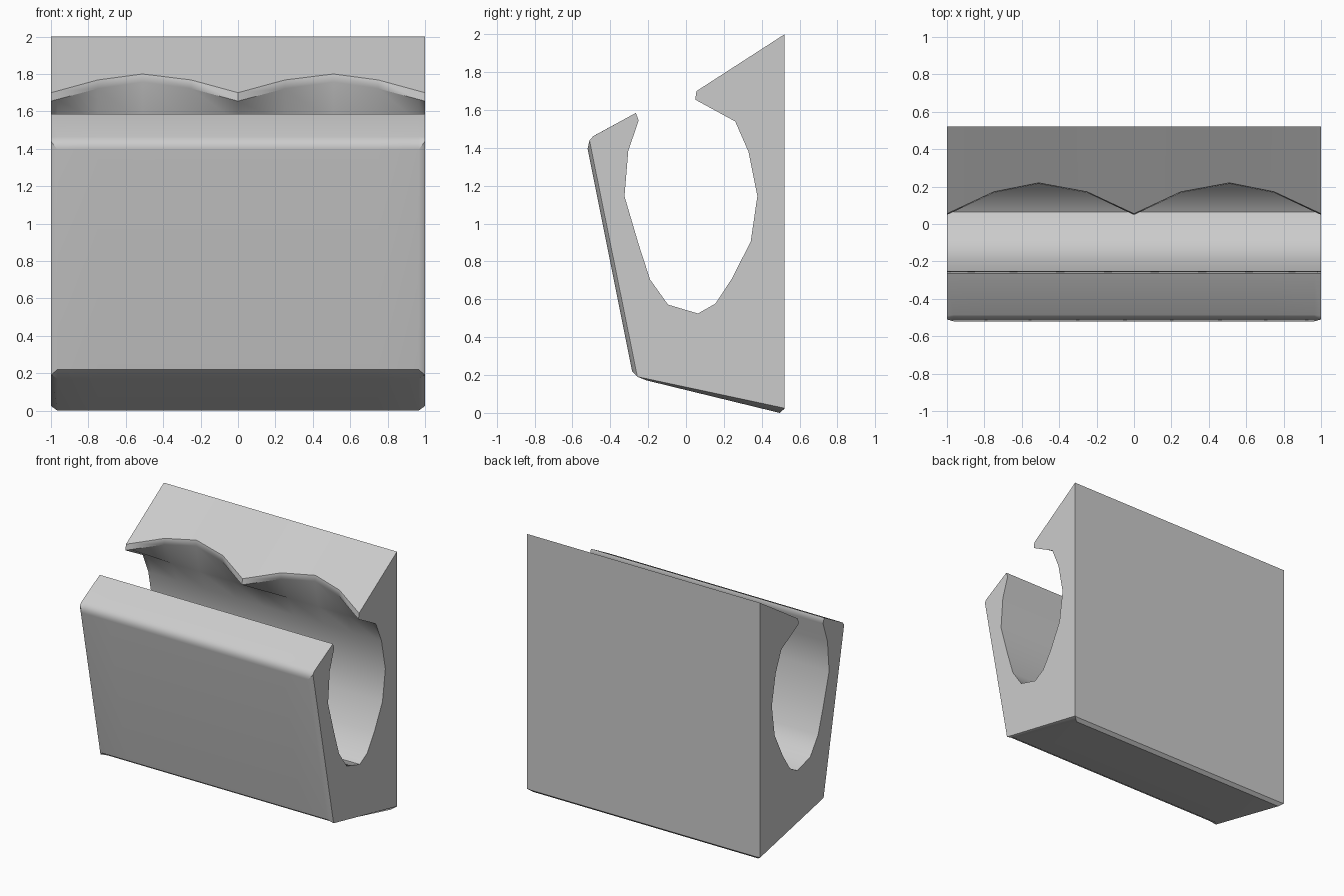
import bpy, bmesh, math

if "Cube" in bpy.data.objects:
    bpy.data.objects.remove(bpy.data.objects["Cube"])

# Bore outline (y, z), from under the upper lip round to the front jaw tip
BORE = [(0.26, 1.54), (0.33, 1.38), (0.377, 1.145), (0.342, 0.905), (0.24, 0.705),
        (0.155, 0.577), (0.063, 0.525), (-0.095, 0.572), (-0.19, 0.705),
        (-0.25, 0.89), (-0.325, 1.145), (-0.305, 1.385), (-0.25, 1.545), (-0.265, 1.585)]
# Outer shell with softened corners, and the same corners at the chamfered ends
OUTER_MID = [(-0.485, 1.465), (-0.52, 1.395), (-0.285, 0.22), (-0.21, 0.172),
             (0.495, 0.0), (0.52, 0.022)]
OUTER_END = [(-0.49, 1.462), (-0.51, 1.44), (-0.257, 0.191), (-0.257, 0.191),
             (0.52, 0.025), (0.52, 0.025)]
# Scalloped lip: x offset -> (y, z top, z bottom)
LIP = [(0.0, 0.055, 1.70, 1.655), (0.25, 0.172, 1.768, 1.722),
       (0.51, 0.22, 1.80, 1.757), (0.75, 0.172, 1.768, 1.722), (1.0, 0.055, 1.70, 1.655)]


def lip_at(x):
    x = abs(x)
    for a, b in zip(LIP, LIP[1:]):
        if x <= b[0]:
            t = (x - a[0]) / (b[0] - a[0])
            return [p + (q - p) * t for p, q in zip(a[1:], b[1:])]


def section(x):
    y, top, low = lip_at(x)
    outer = OUTER_END if abs(x) > 0.99 else OUTER_MID
    return [(0.52, 2.0), (y, top), (y - 0.006, low)] + BORE + outer


# Loft the clamp body along x
half = [0.25, 0.51, 0.75, 0.965, 1.0]
stations = [-x for x in reversed(half)] + [0.0] + half
bm = bmesh.new()
rings = [[bm.verts.new((x, y, z)) for y, z in section(x)] for x in stations]
n = len(rings[0])
for r, s in zip(rings, rings[1:]):
    for i in range(n):
        j = (i + 1) % n
        bm.faces.new((r[i], r[j], s[j], s[i]))
bm.faces.new(rings[0])
bm.faces.new(rings[-1])
bmesh.ops.remove_doubles(bm, verts=bm.verts, dist=0.0005)
bmesh.ops.recalc_face_normals(bm, faces=bm.faces)

mesh = bpy.data.meshes.new("clamp_body")
bm.to_mesh(mesh)
bm.free()
body = bpy.data.objects.new("clamp_body", mesh)
bpy.context.collection.objects.link(body)

# Smooth bore and softened corners, crisp ends
bpy.context.view_layer.objects.active = body
body.select_set(True)
bpy.ops.object.shade_smooth_by_angle(angle=math.radians(42))
weighted = body.modifiers.new("weighted_normals", 'WEIGHTED_NORMAL')
weighted.keep_sharp = True
